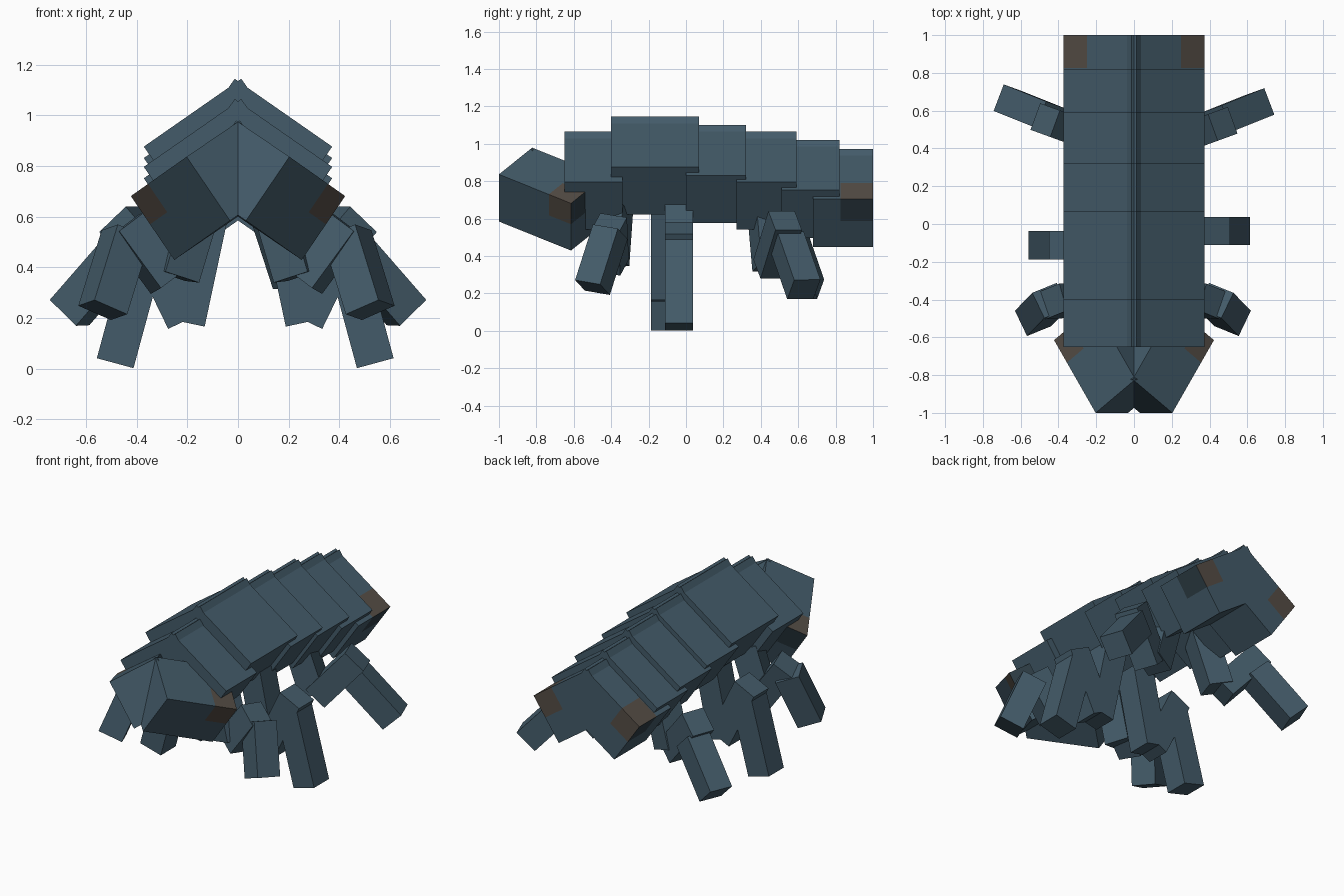
import bpy, bmesh, math
from mathutils import Vector

if "Cube" in bpy.data.objects:
    bpy.data.objects.remove(bpy.data.objects["Cube"])


def material(name, color):
    m = bpy.data.materials.new(name)
    m.diffuse_color = (*color, 1)
    m.use_nodes = True
    m.node_tree.nodes["Principled BSDF"].inputs["Base Color"].default_value = m.diffuse_color
    return m


SHELL = material("slate_blue", (0.057, 0.105, 0.142))
PATCH = material("brown_patch", (0.090, 0.074, 0.060))
DARK = material("dark_slate", (0.028, 0.048, 0.062))


def block(name, corner, a, b, c, side=1, patch=None):
    """Box from a corner and three edge vectors; side=-1 mirrors it in x.
    patch = sizes of the coloured cell at the far end of a, start of b and c."""
    corner, axes = Vector(corner), [Vector(v) for v in (a, b, c)]
    bm = bmesh.new()
    bmesh.ops.create_cube(bm, size=1)
    for v in bm.verts:
        v.co += Vector((0.5, 0.5, 0.5))
    if patch:
        cut = [p / ax.length for p, ax in zip(patch, axes)]
        cut[0] = 1 - cut[0]
        for i in range(3):
            co, no = Vector(), Vector()
            co[i], no[i] = cut[i], 1
            bmesh.ops.bisect_plane(bm, geom=bm.verts[:] + bm.edges[:] + bm.faces[:],
                                   plane_co=co, plane_no=no)
        for f in bm.faces:
            m = f.calc_center_median()
            if m.x > cut[0] and m.y < cut[1] and m.z < cut[2]:
                f.material_index = 2 if m.x > 0.999 else 1
    for v in bm.verts:
        p = corner + axes[0] * v.co.x + axes[1] * v.co.y + axes[2] * v.co.z
        v.co = (p.x * side, p.y, p.z)
    bmesh.ops.recalc_face_normals(bm, faces=bm.faces[:])
    mesh = bpy.data.meshes.new(name)
    bm.to_mesh(mesh)
    bm.free()
    for m in (SHELL, PATCH, DARK):
        mesh.materials.append(m)
    ob = bpy.data.objects.new(name, mesh)
    bpy.context.collection.objects.link(ob)
    return ob


def limb(name, p, q, yaw, side, w=0.15):
    """Square bar between two points, turned about z by yaw."""
    p, q = Vector(p), Vector(q)
    axis = (q - p).normalized()
    v = Vector((-math.sin(yaw), math.cos(yaw), 0))
    v = (v - axis * v.dot(axis)).normalized()
    u = v.cross(axis)
    block(name, p - (u + v) * w / 2, u * w, v * w, q - p, side)


# Armour segments: y start, y end, ridge height
SEGMENTS = [(-0.65, -0.34, 1.065), (-0.40, 0.07, 1.145), (0.00, 0.32, 1.10),
            (0.27, 0.59, 1.065), (0.51, 0.82, 1.02), (0.68, 1.00, 0.972)]
OUT = Vector((0.385, 0, -0.268))
DOWN = Vector((-0.571, 0, -0.821)) * 0.31

# Legs: hip, low joint, knee base, knee tip, foot top, foot bottom, yaw in degrees
LEGS = {
    "front": ((0.15, -0.38, 0.65), (0.235, -0.40, 0.365), (0.255, -0.40, 0.35),
              (0.42, -0.41, 0.575), (0.43, -0.405, 0.53), (0.522, -0.50, 0.232), -22),
    "middle": ((0.16, -0.037, 0.66), (0.262, -0.037, 0.182), (0.265, -0.037, 0.19),
               (0.44, -0.037, 0.55), (0.417, -0.037, 0.483), (0.542, -0.037, 0.022), 0),
    "back": ((0.12, 0.42, 0.68), (0.23, 0.45, 0.34), (0.25, 0.45, 0.33),
             (0.47, 0.53, 0.59), (0.44, 0.54, 0.48), (0.665, 0.63, 0.222), 20),
}
# Stride offsets (outward, along y) of the left legs
STRIDE = {"front": (0.012, 0.0, 0), "middle": (-0.057, -0.075, 0), "back": (0.0, 0.02, 0)}

for side, tag in ((1, "right"), (-1, "left")):
    # Sloping shell plates, with patches at the tail corners
    for i, (y0, y1, top) in enumerate(SEGMENTS):
        tail = i == len(SEGMENTS) - 1
        block(f"shell_segment_{i + 1}_{tag}", (-0.013, y1, top), OUT, DOWN,
              (0, y0 - y1, 0), side, (0.15, 0.143, 0.175) if tail else None)

    # Head half, turned to a blunt point
    e1 = Vector((0.468, 0.819, -0.33)).normalized()
    e2 = Vector((-0.562, 0, -0.827)).normalized()
    e3 = e1.cross(e2).normalized()
    block(f"head_{tag}", (0.203, -1.0, 0.837), e1 * 0.47, e2 * 0.305, e3 * 0.31,
          side, (0.145, 0.135, 0.13))

    # Zigzag legs
    for pair, (hip, low, base, knee, top, foot, yaw) in LEGS.items():
        shift = Vector(STRIDE[pair]) if side < 0 else Vector()
        for part, p, q in (("hip", hip, low), ("upper_leg", base, knee), ("foot", top, foot)):
            limb(f"{pair}_{part}_{tag}", Vector(p) + shift, Vector(q) + shift,
                 math.radians(yaw), side)
